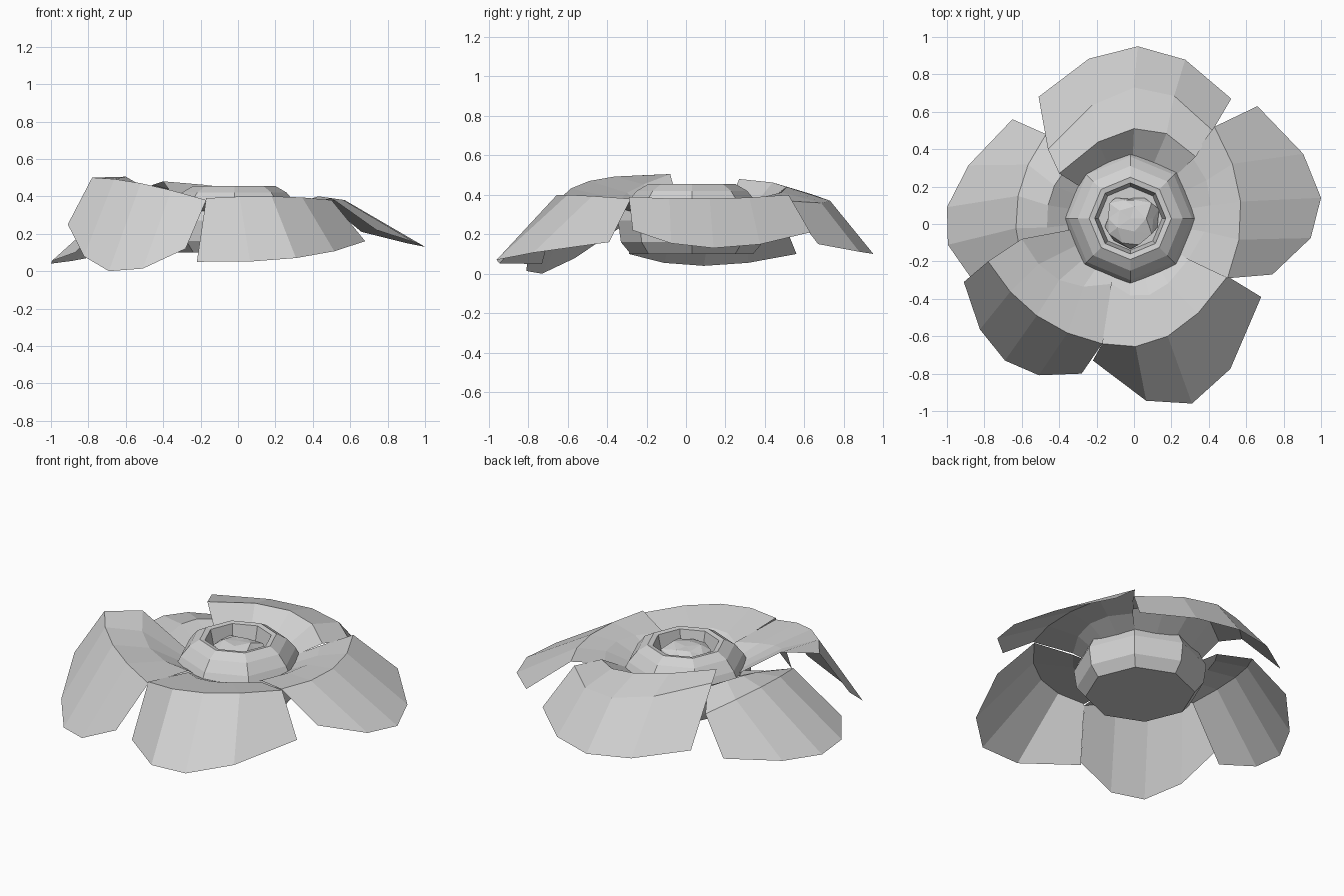
import bpy, bmesh, math, random
from mathutils import Vector

random.seed(4)
cube = bpy.data.objects.get("Cube")
if cube:
    bpy.data.objects.remove(cube, do_unlink=True)

grey = bpy.data.materials.new("plain_grey")
grey.use_nodes = True
COLOUR = (0.64, 0.64, 0.64, 1)
grey.diffuse_color = COLOUR
grey.node_tree.nodes["Principled BSDF"].inputs["Base Color"].default_value = COLOUR

CENTRE = Vector((-0.02, 0.03, 0))


def finish(bm, name, recalc=False):
    if recalc:
        bmesh.ops.recalc_face_normals(bm, faces=bm.faces)
    mesh = bpy.data.meshes.new(name)
    bm.to_mesh(mesh)
    bm.free()
    mesh.materials.append(grey)
    obj = bpy.data.objects.new(name, mesh)
    bpy.context.collection.objects.link(obj)
    return obj


def bridge(bm, rows, closed=False):
    """Join successive rows of vertices with quads."""
    for low, high in zip(rows, rows[1:]):
        count = len(low)
        for i in range(count if closed else count - 1):
            j = (i + 1) % count
            bm.faces.new((low[i], low[j], high[j], high[i]))


def arc(start, middle, end, steps=4):
    """Sample a curve running through three points."""
    a, m, b = Vector(start), Vector(middle), Vector(end)
    points = []
    for i in range(steps + 1):
        t = i / steps
        points.append(a * (1 - t) * (1 - 2 * t) + m * 4 * t * (1 - t) + b * t * (2 * t - 1))
    return points


def petal(name, shoulder, ridge, rim):
    """Petal rising from the cup over a shoulder and ridge, then drooping to its rim."""
    bm = bmesh.new()
    shoulder, ridge, rim = arc(*shoulder), arc(*ridge), arc(*rim)
    root = []
    for p in shoulder:
        out = (p - CENTRE).xy.normalized() * 0.31
        root.append(CENTRE + Vector((out.x, out.y, 0.31)))
    rows = [[bm.verts.new(p) for p in row] for row in (root, shoulder, ridge, rim)]
    bridge(bm, rows)
    bm.normal_update()
    if sum(f.normal.z for f in bm.faces) < 0:
        bmesh.ops.reverse_faces(bm, faces=bm.faces)
    return finish(bm, name)


def lathe(name, profile, sides=8):
    """Faceted bowl shape turned about the flower's axis, closed at both ends."""
    bm = bmesh.new()
    rows = []
    for radius, height in profile:
        ring = []
        for i in range(sides):
            a = math.tau * i / sides
            ring.append(bm.verts.new(CENTRE + Vector((radius * math.cos(a), radius * math.sin(a), height))))
        rows.append(ring)
    bridge(bm, rows, closed=True)
    bm.faces.new(rows[0])
    bm.faces.new(rows[-1])
    return finish(bm, name, recalc=True)


# Five drooping petals: shoulder, ridge and rim curves
petal("front_petal",
      ((-.12, -.32, .34), (.08, -.38, .36), (.29, -.19, .34)),
      ((-.17, -.64, .39), (.18, -.6, .4), (.5, -.28, .38)),
      ((-.22, -.73, .05), (.31, -.96, .07), (.68, -.39, .16)))
petal("front_right_petal",
      ((-.6, -.08, .505), (-.4, -.3, .41), (-.12, -.32, .35)),
      ((-.78, -.2, .5), (-.52, -.49, .47), (-.17, -.64, .38)),
      ((-.91, -.31, .25), (-.69, -.73, 0), (-.28, -.8, .12)))
petal("right_petal",
      ((-.36, .3, .37), (-.46, .1, .39), (-.44, -.15, .32)),
      ((-.47, .48, .3), (-.62, .15, .38), (-.6, -.2, .36)),
      ((-.65, .56, .1), (-1, .09, .04), (-.87, -.29, .1)))
petal("back_petal",
      ((-.4, .27, .48), (0, .51, .44), (.33, .36, .38)),
      ((-.46, .4, .46), (0, .73, .37), (.42, .5, .37)),
      ((-.51, .68, .16), (.02, .95, .1), (.52, .67, .15)))
petal("left_petal",
      ((.31, .36, .36), (.41, .1, .37), (.29, -.19, .35)),
      ((.43, .52, .4), (.57, .12, .38), (.5, -.29, .39)),
      ((.66, .63, .21), (1, .14, .13), (.74, -.27, .22)))

# Eight-sided cup with a thick rim and a hollow
lathe("flower_cup", [(.31, .1), (.36, .16), (.375, .27), (.33, .36), (.28, .42),
                     (.22, .455), (.19, .45), (.17, .36)])

# Crumpled bud in the middle
bm = bmesh.new()
bmesh.ops.create_icosphere(bm, subdivisions=2, radius=0.15)
for v in bm.verts:
    v.co *= random.uniform(0.65, 1.15)
    v.co.z *= 0.5
    v.co += CENTRE + Vector((0, 0, 0.37))
finish(bm, "centre_bud")
